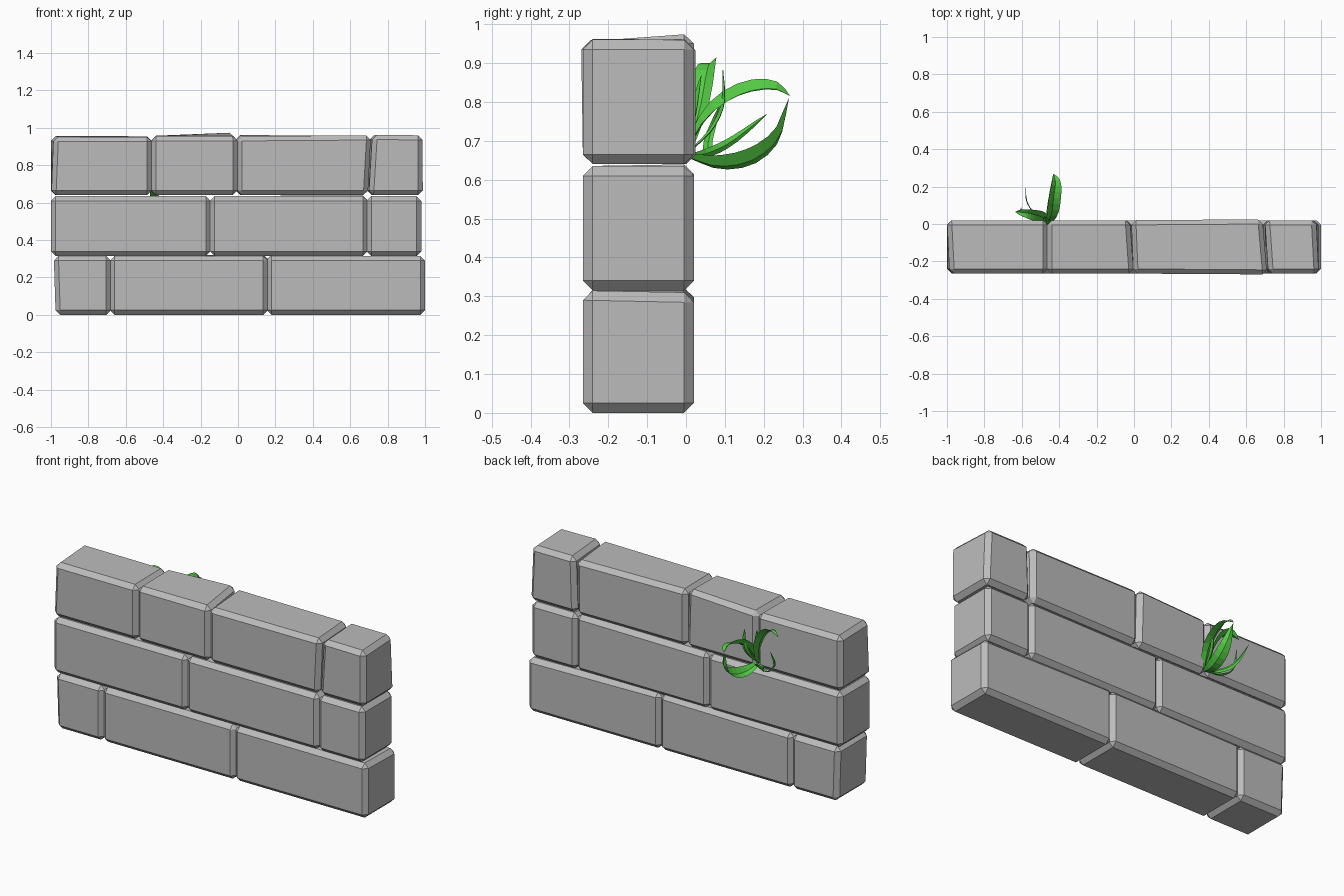
import bpy, bmesh, math
from mathutils import Vector

if "Cube" in bpy.data.objects:
    bpy.data.objects.remove(bpy.data.objects["Cube"])


def material(name, rgb):
    m = bpy.data.materials.new(name)
    m.diffuse_color = (*rgb, 1)
    m.use_nodes = True
    m.node_tree.nodes["Principled BSDF"].inputs["Base Color"].default_value = m.diffuse_color
    return m


STONE = material("grey stone", (0.5, 0.5, 0.5))
GREEN = material("leaf green", (0.09, 0.6, 0.06))


def finish(bm, name, mat):
    me = bpy.data.meshes.new(name)
    bm.to_mesh(me)
    bm.free()
    me.materials.append(mat)
    ob = bpy.data.objects.new(name, me)
    bpy.context.collection.objects.link(ob)


def brick(name, x0, x1, z0, z1, nudges={}):
    """Chamfered block; nudges move named corners (L/R, F/B, D/U)."""
    bm = bmesh.new()
    bmesh.ops.create_cube(bm, size=1)
    for v in bm.verts:
        key = ("L" if v.co.x < 0 else "R") + ("F" if v.co.y < 0 else "B") + ("D" if v.co.z < 0 else "U")
        base = Vector((x0 if key[0] == "L" else x1,
                       -0.265 if key[1] == "F" else 0.02,
                       z0 if key[2] == "D" else z1))
        v.co = base + Vector(nudges.get(key, (0, 0, 0)))
    bmesh.ops.bevel(bm, geom=bm.edges[:], offset=0.025, segments=1,
                    affect='EDGES', profile=0.5, clamp_overlap=True)
    bmesh.ops.recalc_face_normals(bm, faces=bm.faces[:])
    finish(bm, name, STONE)


# bottom course
brick("bottom_brick_left", -0.975, -0.68, 0, 0.315, {"LFU": (-0.01, 0, 0), "LBU": (-0.01, 0, 0)})
brick("bottom_brick_middle", -0.685, 0.16, 0, 0.315, {"RBU": (0, 0, 0.008)})
brick("bottom_brick_right", 0.155, 1.0, 0, 0.315, {"RBU": (0, 0, -0.006), "LBU": (0, 0, 0.008)})
# middle course
brick("middle_brick_left", -1.0, -0.147, 0.315, 0.635)
brick("middle_brick_centre", -0.15, 0.692, 0.315, 0.635, {"RBU": (0, 0, 0.005)})
brick("middle_brick_right", 0.688, 0.98, 0.315, 0.635)
# top course, slightly skewed
brick("top_brick_left", -0.985, -0.462, 0.64, 0.952,
      {"LFD": (-0.013, 0, 0), "LBD": (-0.015, 0, 0), "LBU": (-0.015, 0, 0.005), "RBU": (0, 0, 0.003)})
brick("top_brick_centre_left", -0.464, -0.002, 0.64, 0.955,
      {"RBU": (-0.02, 0, 0.022), "RBD": (-0.01, 0, 0), "LBU": (0, 0, 0.002)})
brick("top_brick_centre_right", -0.003, 0.705, 0.64, 0.955,
      {"LBU": (-0.012, 0, 0.008), "LBD": (-0.01, 0, 0), "RFD": (-0.01, 0, 0), "RBU": (-0.018, 0.005, 0),
       "RBD": (-0.02, 0.005, 0), "RFU": (0.008, -0.005, 0.005)})
brick("top_brick_right", 0.7, 0.988, 0.64, 0.96,
      {"LFU": (0.02, 0, 0.003), "LFD": (0.0, 0, 0), "LBU": (0, 0, 0), "LBD": (-0.01, 0, 0),
       "RBU": (-0.015, 0, 0)})


def leaf(name, pts, side, width, segs=10):
    """Folded blade that follows a smooth path and tapers to a point."""
    P = [Vector(p) for p in pts]
    P = [2 * P[0] - P[1]] + P + [2 * P[-1] - P[-2]]
    n = len(P) - 3

    def at(t):
        i = min(int(t * n), n - 1)
        u = t * n - i
        a, b, c, d = P[i:i + 4]
        return 0.5 * (2 * b + (c - a) * u + (2 * a - 5 * b + 4 * c - d) * u * u
                      + (3 * b - a - 3 * c + d) * u ** 3)

    bm = bmesh.new()
    rows = []
    for k in range(segs + 1):
        t = k / segs
        c = at(t)
        tan = (at(min(t + 0.02, 1)) - at(max(t - 0.02, 0))).normalized()
        s = Vector(side)
        s = (s - tan * s.dot(tan)).normalized()
        w = width * 0.5 * (0.25 * (1 - t) + 0.85 * math.sin(math.pi * t) ** 0.7 if 0 < t < 1 else 0.25 * (1 - t) + 0.01)
        fold = s.cross(tan) * w * 0.4
        rows.append([bm.verts.new(q) for q in (c - s * w + fold, c, c + s * w + fold)])
    for a, b in zip(rows, rows[1:]):
        for j in (0, 1):
            bm.faces.new((a[j], a[j + 1], b[j + 1], b[j]))
    finish(bm, name, GREEN)


# weed growing from the joint on the back
leaf("upper_leaf", [(-.46, .0, .67), (-.44, .06, .765), (-.43, .14, .82), (-.42, .22, .835), (-.43, .268, .815)],
     (1, 0, -.5), 0.075)
leaf("lower_leaf", [(-.46, .0, .66), (-.435, .08, .635), (-.415, .17, .65), (-.41, .24, .71), (-.43, .265, .81)],
     (.8, -.2, .6), 0.07)
leaf("side_leaf", [(-.46, .0, .66), (-.49, .035, .78), (-.53, .05, .86), (-.58, .06, .90), (-.635, .065, .88)],
     (.3, 1, .4), 0.065)
leaf("upright_leaf", [(-.46, .0, .66), (-.475, .025, .77), (-.48, .04, .87)], (1, .5, 0), 0.035)
leaf("curling_leaf", [(-.46, .01, .66), (-.53, .06, .67), (-.57, .12, .70), (-.58, .21, .77)], (.2, -.3, 1), 0.025)
leaf("drooping_leaf", [(-.46, .01, .66), (-.55, .05, .65), (-.61, .06, .71), (-.60, .09, .80)], (0, 1, .2), 0.025)
leaf("thin_leaf", [(-.46, .01, .67), (-.45, .07, .73), (-.44, .1, .8), (-.44, .095, .89)], (1, .3, 0), 0.03)
